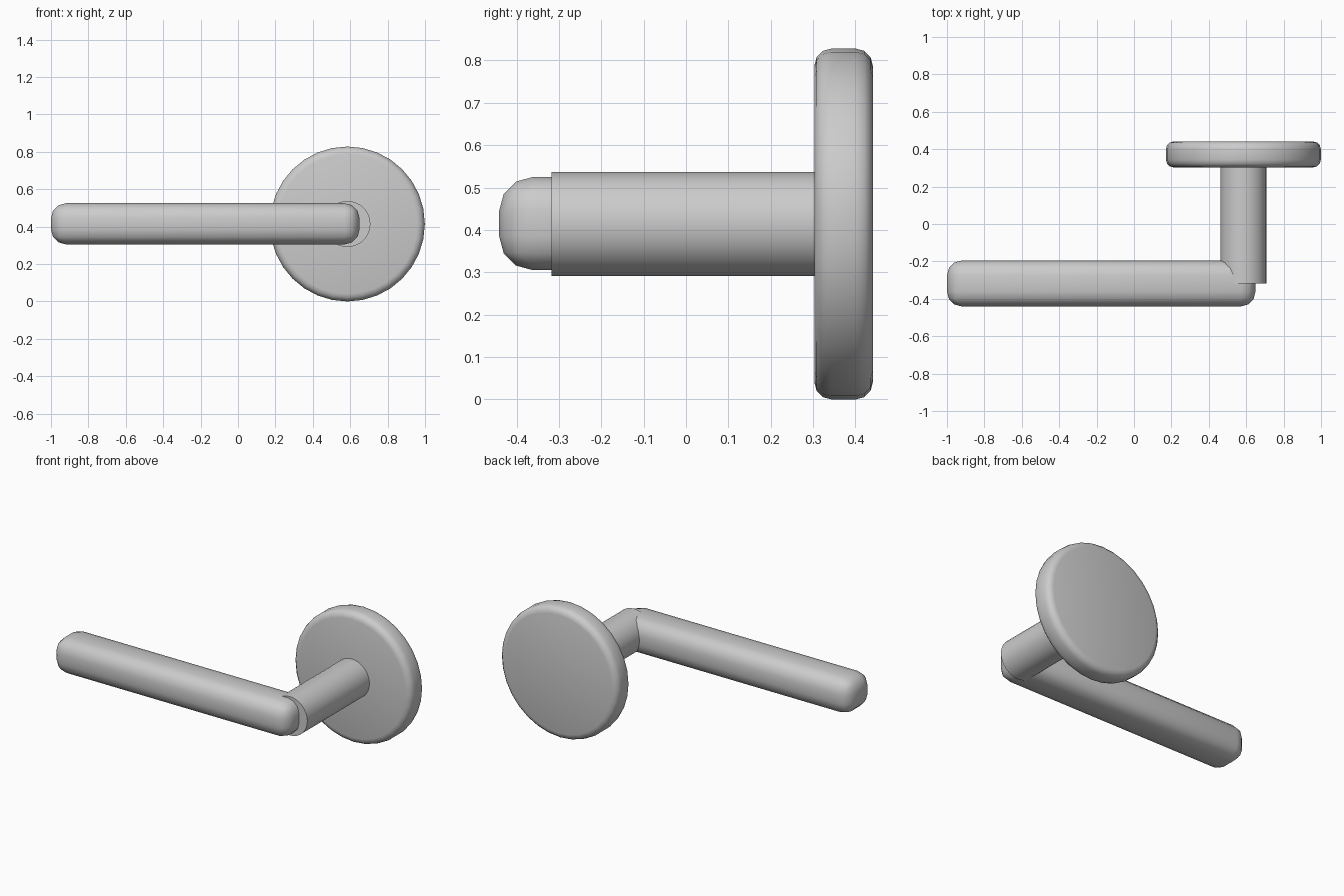
import bpy, math

if "Cube" in bpy.data.objects:
    bpy.data.objects.remove(bpy.data.objects["Cube"])

metal = bpy.data.materials.new("satin_grey_metal")
metal.diffuse_color = (0.6, 0.6, 0.6, 1)
metal.use_nodes = True
metal.node_tree.nodes["Principled BSDF"].inputs["Base Color"].default_value = metal.diffuse_color

AXIS_X, AXIS_Z = 0.585, 0.414   # spindle axis shared by rose and neck


def finish(name, bevel=0.0):
    """Name, colour, round and smooth the active object."""
    ob = bpy.context.object
    ob.name = name
    ob.data.materials.append(metal)
    bpy.ops.object.transform_apply(location=False, rotation=True, scale=True)
    if bevel:
        mod = ob.modifiers.new("rounding", 'BEVEL')
        mod.width = bevel
        mod.segments = 3
        mod.limit_method = 'ANGLE'
        mod.angle_limit = math.radians(40)
        bpy.ops.object.modifier_apply(modifier=mod.name)
    bpy.ops.object.shade_smooth_by_angle(angle=math.radians(40))
    return ob


def cylinder(name, radius, y0, y1, bevel=0.0):
    """Cylinder along y on the spindle axis."""
    bpy.ops.mesh.primitive_cylinder_add(
        vertices=32, radius=radius, depth=y1 - y0,
        location=(AXIS_X, (y0 + y1) / 2, AXIS_Z),
        rotation=(math.pi / 2, 0, 0))
    return finish(name, bevel)


# Round wall plate
cylinder("rose_plate", 0.414, 0.303, 0.441, 0.04)

# Neck between plate and lever
cylinder("neck", 0.123, -0.318, 0.32)

# Lever grip: long box with generously rounded edges
bpy.ops.mesh.primitive_cube_add(size=1, location=(-0.175, -0.318, 0.415))
bpy.context.object.scale = (1.65, 0.246, 0.22)
finish("lever_grip", 0.08)
